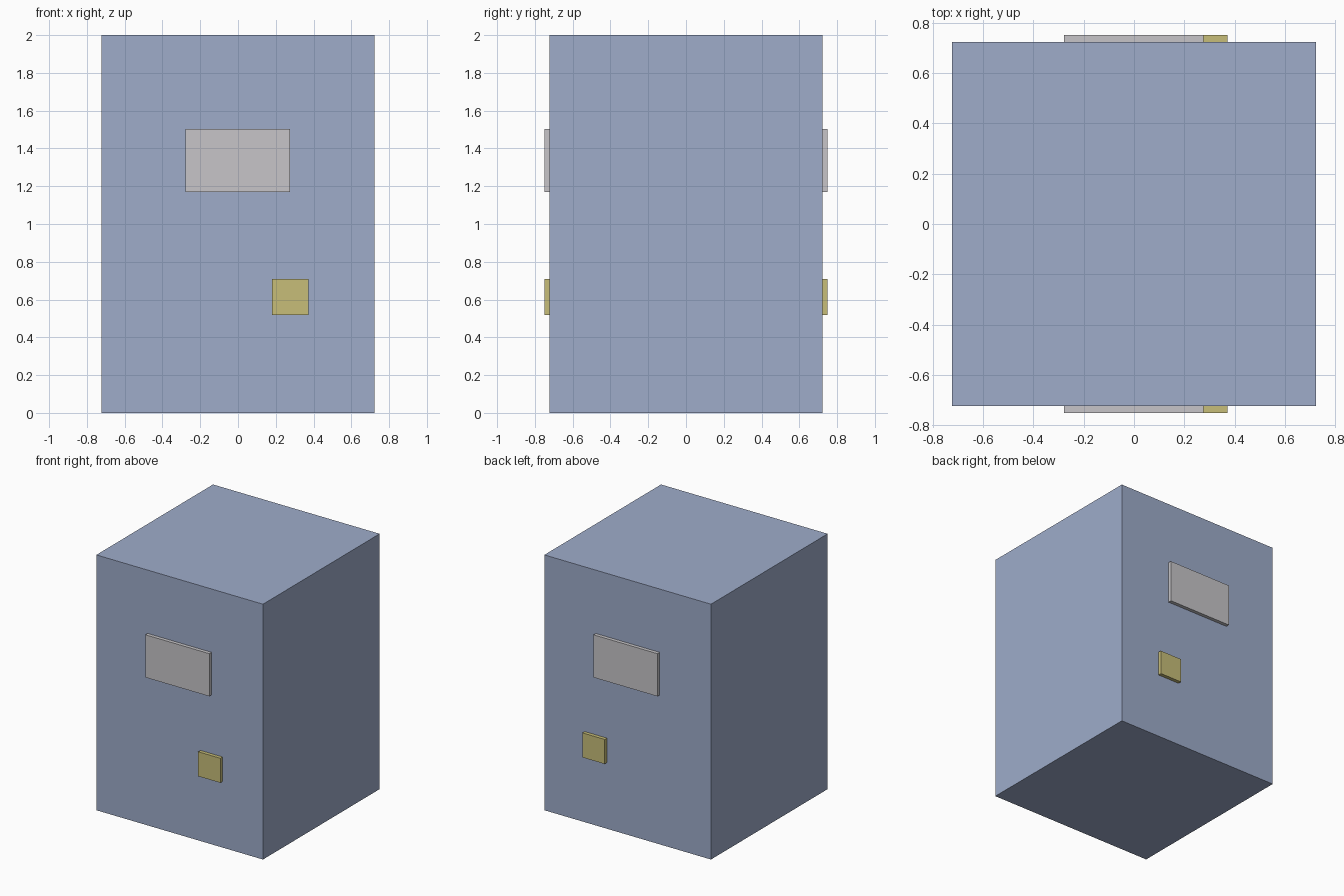
import bpy
from mathutils import Vector

cube = bpy.data.objects.get("Cube")
if cube:
    bpy.data.objects.remove(cube, do_unlink=True)


def material(name, rgb):
    mat = bpy.data.materials.new(name)
    mat.use_nodes = True
    colour = (*rgb, 1)
    mat.diffuse_color = colour
    mat.node_tree.nodes["Principled BSDF"].inputs["Base Color"].default_value = colour
    return mat


def box(name, low, high, mat):
    low, high = Vector(low), Vector(high)
    bpy.ops.mesh.primitive_cube_add(size=1, location=(low + high) / 2)
    obj = bpy.context.object
    obj.name = name
    obj.scale = high - low
    bpy.ops.object.transform_apply(location=True, rotation=False, scale=True)
    obj.data.materials.append(mat)
    return obj


blue = material("dusty blue", (0.342, 0.413, 0.591))
grey = material("light grey", (0.57, 0.56, 0.58))
yellow = material("muted yellow", (0.571, 0.509, 0.191))

HALF = 0.722   # half width of the cabinet
FACE = 0.75    # outer face of the raised plates

# Cabinet body
box("cabinet_body", (-HALF, -HALF, 0), (HALF, HALF, 2), blue)

# Raised plates on the front and back, at the same x on both sides
for side, y0, y1 in (("front", -FACE, -HALF), ("back", HALF, FACE)):
    box(side + "_panel", (-0.278, y0, 1.17), (0.276, y1, 1.504), grey)
    box(side + "_button", (0.18, y0, 0.518), (0.372, y1, 0.71), yellow)
